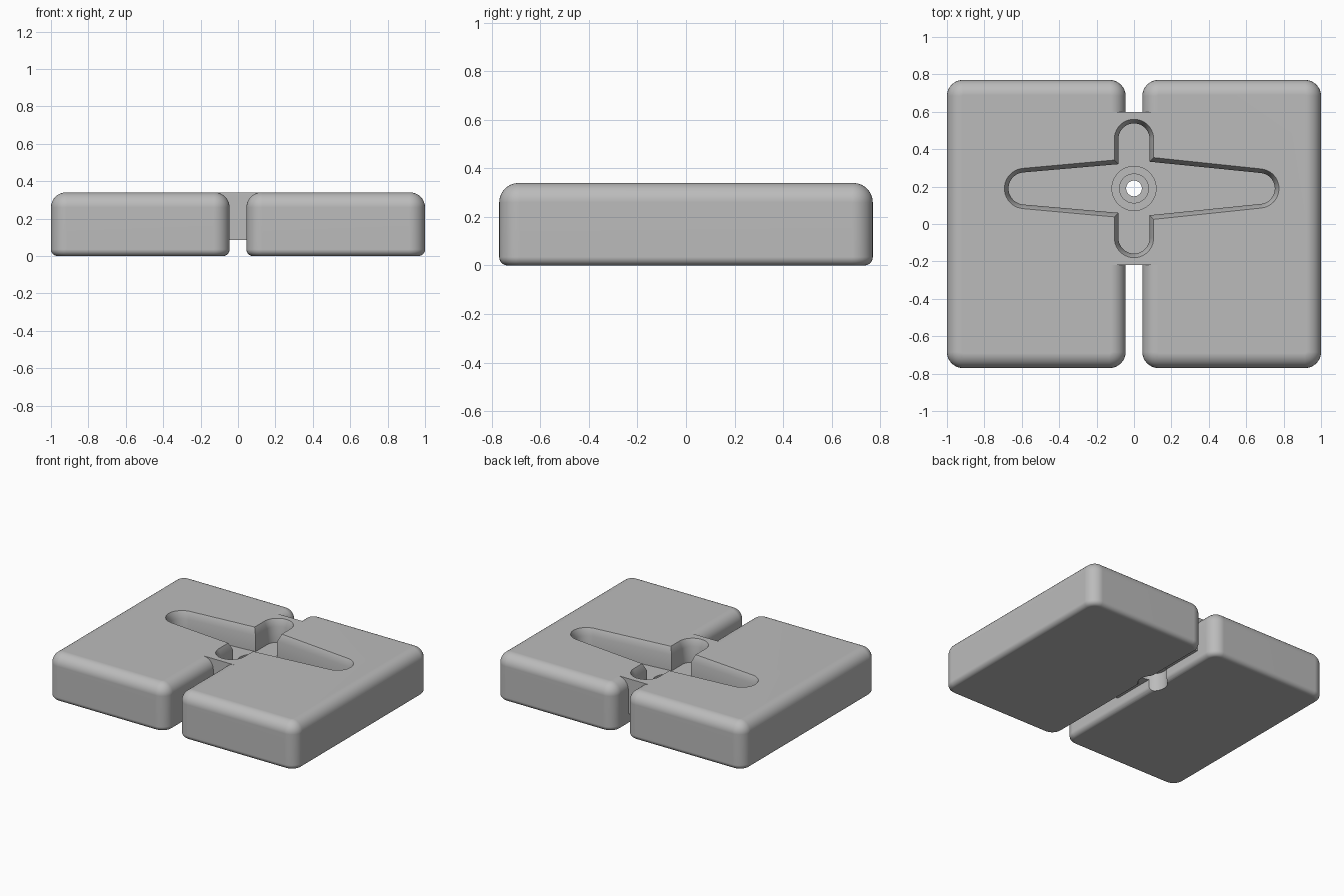
import bpy, bmesh
from math import sin, cos, radians

cube = bpy.data.objects.get("Cube")
if cube:
    bpy.data.objects.remove(cube, do_unlink=True)

HEIGHT = 0.34
CENTRE_Y = 0.19

grey = bpy.data.materials.new("mid_grey")
grey.use_nodes = True
grey.diffuse_color = (0.5, 0.5, 0.5, 1)
grey.node_tree.nodes["Principled BSDF"].inputs["Base Color"].default_value = (0.5, 0.5, 0.5, 1)


def loft(name, rings):
    """Closed solid through rings of (outline, z) with matching point counts."""
    bm = bmesh.new()
    loops = [[bm.verts.new((x, y, z)) for x, y in outline] for outline, z in rings]
    n = len(loops[0])
    for low, high in zip(loops, loops[1:]):
        for i in range(n):
            j = (i + 1) % n
            bm.faces.new((low[i], low[j], high[j], high[i]))
    bm.faces.new(loops[0][::-1])
    bm.faces.new(loops[-1])
    bmesh.ops.recalc_face_normals(bm, faces=bm.faces)
    mesh = bpy.data.meshes.new(name)
    bm.to_mesh(mesh)
    bm.free()
    mesh.materials.append(grey)
    obj = bpy.data.objects.new(name, mesh)
    bpy.context.collection.objects.link(obj)
    return obj


def arc(cx, cy, r, start, end, steps):
    angles = [radians(start + (end - start) * i / steps) for i in range(steps + 1)]
    return [(cx + r * cos(a), cy + r * sin(a)) for a in angles]


def rounded_rect(cx, cy, hx, hy, r):
    points = []
    for k, (sx, sy) in enumerate(((1, 1), (-1, 1), (-1, -1), (1, -1))):
        points += arc(cx + sx * (hx - r), cy + sy * (hy - r), r, 90 * k, 90 * k + 90, 8)
    return points


def soft_block(name, cx):
    """Cushioned slab with a small bottom radius and a larger top radius."""
    corner, profile = 0.085, []
    for i in range(7):
        a = radians(15 * i)
        profile.append((0.035 * (1 - sin(a)), 0.035 * (1 - cos(a))))
    for i in range(9):
        a = radians(90 * i / 8)
        profile.append((0.08 * (1 - cos(a)), HEIGHT - 0.08 * (1 - sin(a))))
    return loft(name, [(rounded_rect(cx, 0, 0.4775 - d, 0.77 - d, corner - d), z)
                       for d, z in profile])


def cross(d):
    """Cross outline, inset by d, with two tapered side arms."""
    w, cy = 0.105 - d, CENTRE_Y
    right, left = 0.165 - d, 0.152 - d
    return (arc(0.67, cy, 0.105 - d, -84, 84, 20) + [(w, cy + right)]
            + arc(0, cy + 0.265, w, 0, 180, 20) + [(-w, cy + left)]
            + arc(-0.585, cy, 0.108 - d, 95, 265, 20) + [(-w, cy - left)]
            + arc(0, cy - 0.265, w, 180, 360, 20) + [(w, cy - right)])


def cylinder(name, r, low, high):
    outline = arc(0, CENTRE_Y, r, 0, 352.5, 47)
    return loft(name, [(outline, low), (outline, high)])


def combine(target, other, operation):
    mod = target.modifiers.new(operation, 'BOOLEAN')
    mod.object, mod.operation, mod.solver = other, operation, 'EXACT'
    bpy.context.view_layer.objects.active = target
    bpy.ops.object.modifier_apply(modifier=mod.name)
    bpy.data.objects.remove(other, do_unlink=True)


# Two slabs joined by a short bridge
body = soft_block("twin_slab_body", 0.5225)
combine(body, soft_block("right_slab", -0.5225), 'UNION')
bridge = [(-0.13, -0.22), (0.13, -0.22), (0.13, 0.60), (-0.13, 0.60)]
combine(body, loft("bridge", [(bridge, 0.085), (bridge, HEIGHT)]), 'UNION')

# Cross pocket with a steep flared rim
floor = 0.175
combine(body, loft("pocket_cutter", [(cross(0.022), floor), (cross(0.022), 0.29),
                                     (cross(0), HEIGHT), (cross(0), 0.5)]), 'DIFFERENCE')

# Ring groove round the hub, lower counterbore and through hole
groove = cylinder("groove_cutter", 0.118, floor - 0.03, floor + 0.05)
combine(groove, cylinder("hub_core", 0.08, 0, 0.5), 'DIFFERENCE')
combine(body, groove, 'DIFFERENCE')
combine(body, cylinder("counterbore_cutter", 0.1, -0.1, 0.13), 'DIFFERENCE')
combine(body, cylinder("hole_cutter", 0.042, -0.2, 0.5), 'DIFFERENCE')

# Smooth shading with crisp cut edges
for obj in bpy.context.selected_objects:
    obj.select_set(False)
body.select_set(True)
bpy.context.view_layer.objects.active = body
bpy.ops.object.shade_smooth_by_angle(angle=radians(30))
weighted = body.modifiers.new("even_shading", 'WEIGHTED_NORMAL')
weighted.keep_sharp = True
